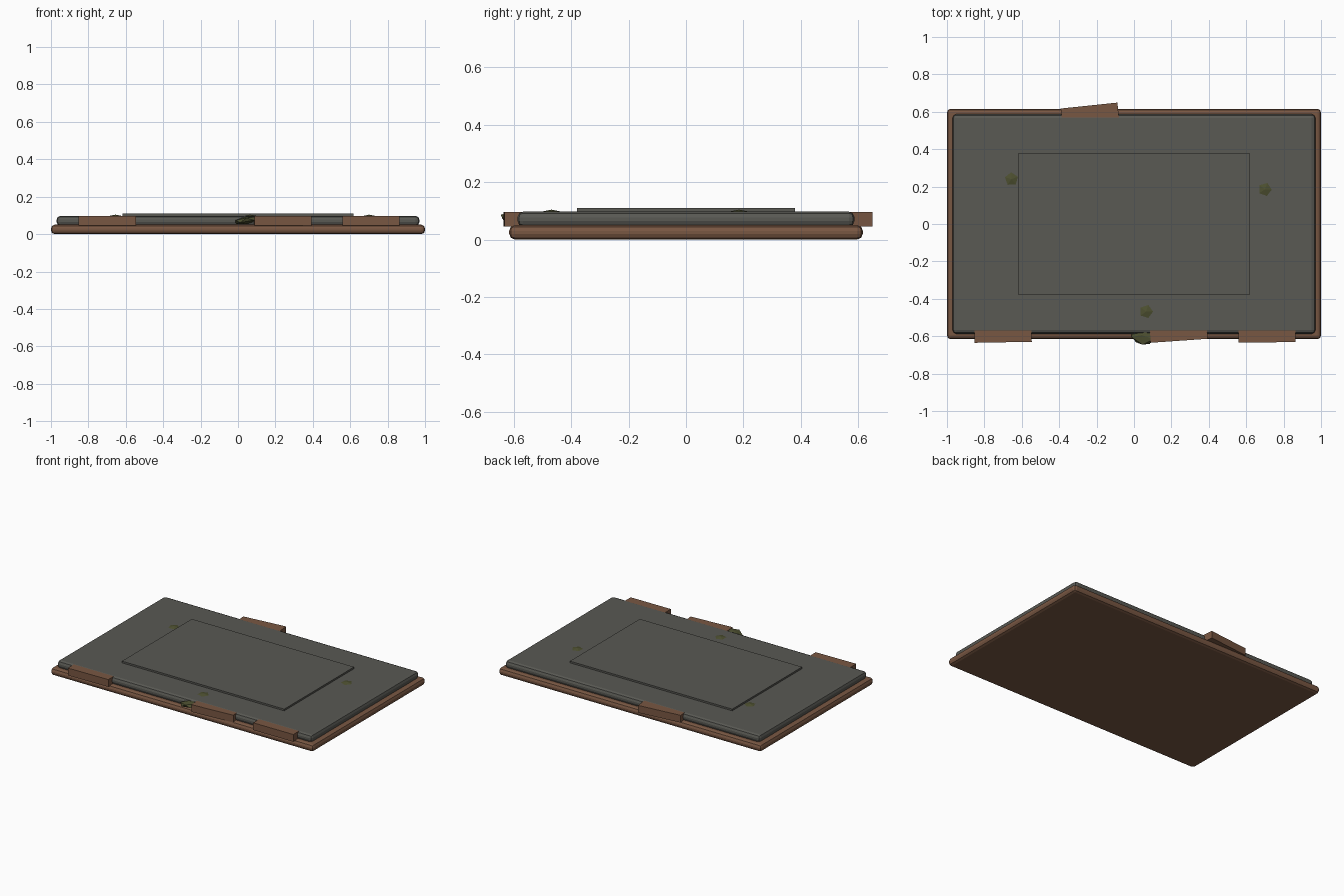
import bpy
from math import radians

if "Cube" in bpy.data.objects:
    bpy.data.objects.remove(bpy.data.objects["Cube"])


def material(name, rgb):
    m = bpy.data.materials.new(name)
    m.diffuse_color = (*rgb, 1)
    m.use_nodes = True
    m.node_tree.nodes["Principled BSDF"].inputs["Base Color"].default_value = m.diffuse_color
    return m


CLAY = material("clay_brown", (0.19, 0.095, 0.055))
STONE = material("grey_stone", (0.10, 0.10, 0.088))
MOSS = material("moss_green", (0.075, 0.08, 0.03))


def block(name, size, loc, mat, bevel=0.0, rot=0.0):
    bpy.ops.mesh.primitive_cube_add(size=1, location=loc, rotation=(0, 0, radians(rot)))
    o = bpy.context.object
    o.name = name
    o.scale = size
    bpy.ops.object.transform_apply(location=False, rotation=False, scale=True)
    o.data.materials.append(mat)
    if bevel:
        b = o.modifiers.new("bevel", "BEVEL")
        b.width = bevel
        b.segments = 2
    return o


def clump(name, loc, scale, rot):
    bpy.ops.mesh.primitive_ico_sphere_add(subdivisions=1, radius=1, location=loc,
                                          rotation=[radians(a) for a in rot])
    o = bpy.context.object
    o.name = name
    o.scale = scale
    o.data.materials.append(MOSS)


# Stacked slabs
block("base_slab", (2.0, 1.232, 0.05), (0, 0, 0.025), CLAY, 0.02)
block("stone_slab", (1.94, 1.174, 0.052), (0, 0, 0.071), STONE, 0.02)
block("raised_panel", (1.236, 0.76, 0.02), (0, 0, 0.099), STONE)

# Loose bricks tucked into the slab edges
for i, (x, y, rot) in enumerate([(-0.70, -0.580, 1.0), (0.238, -0.572, 4.0),
                                 (0.711, -0.580, 0.3), (-0.235, 0.581, 6.0)]):
    block(f"edge_brick_{i + 1}", (0.305, 0.105, 0.05), (x, y, 0.071), CLAY, 0, rot)

# Moss clumps on the top face
for i, (x, y, rot) in enumerate([(-0.655, 0.24, 20), (0.70, 0.185, 70), (0.065, -0.468, 0)]):
    clump(f"moss_clump_{i + 1}", (x, y, 0.091), (0.042, 0.042, 0.013), (0, 0, rot))

# Larger moss clump hanging off the front edge
clump("edge_moss", (0.045, -0.595, 0.074), (0.072, 0.055, 0.02), (0, -10, -20))
